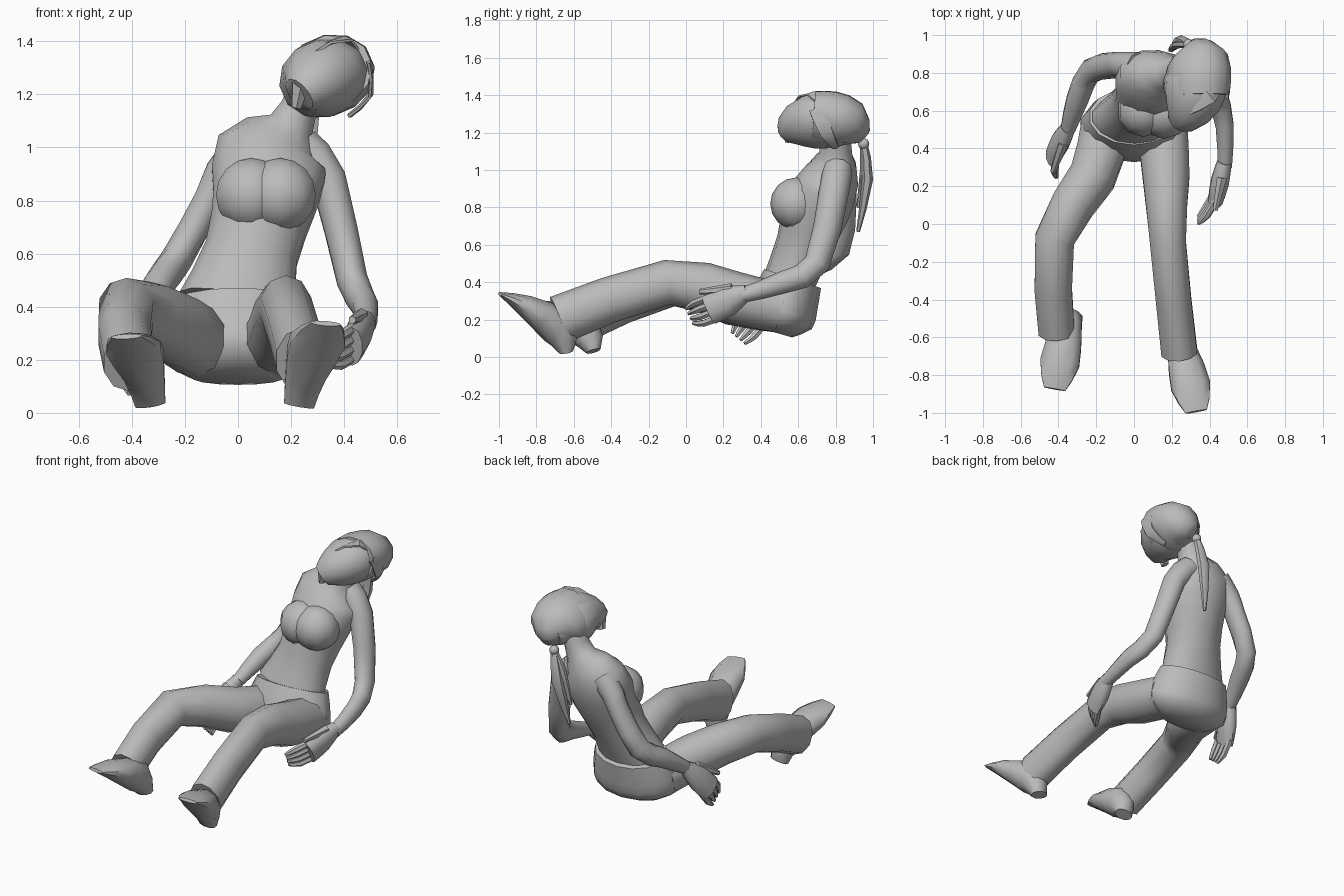
import bpy, bmesh, math
from mathutils import Vector

cube = bpy.data.objects.get("Cube")
if cube:
    bpy.data.objects.remove(cube)

colour = (.5, .5, .5, 1)
grey = bpy.data.materials.new("plain_grey")
grey.use_nodes = True
grey.diffuse_color = colour
grey.node_tree.nodes["Principled BSDF"].inputs["Base Color"].default_value = colour

X_AXIS = Vector((1, 0, 0))
Y_AXIS = Vector((0, 1, 0))


def finish(name, bm):
    """Turn a bmesh into a named, smoothly shaded object."""
    bmesh.ops.recalc_face_normals(bm, faces=bm.faces)
    mesh = bpy.data.meshes.new(name)
    bm.to_mesh(mesh)
    bm.free()
    mesh.materials.append(grey)
    part = bpy.data.objects.new(name, mesh)
    bpy.context.collection.objects.link(part)
    bpy.ops.object.select_all(action="DESELECT")
    part.select_set(True)
    bpy.context.view_layer.objects.active = part
    bpy.ops.object.shade_smooth_by_angle(angle=math.radians(50))


def refine(rings):
    """Insert a smoothly interpolated ring between each neighbouring pair."""
    result = [rings[0]]
    for before, start, end, after in zip(rings[:1] + rings, rings, rings[1:], rings[2:] + rings[-1:]):
        result.append(((start + end) * 9 - before - after) / 16)
        result.append(end)
    return result


def tube(name, rings, sides=10, across=X_AXIS):
    """Loft of ellipses along a path: each ring is x, y, z, half width, half depth."""
    rings = refine([Vector(ring) for ring in rings])
    centres = [Vector(ring[:3]) for ring in rings]
    bm = bmesh.new()
    loops = []
    for i, ring in enumerate(rings):
        ahead = centres[min(i + 1, len(rings) - 1)]
        behind = centres[max(i - 1, 0)]
        along = (ahead - behind).normalized()
        wide = (across - along * across.dot(along)).normalized()
        deep = along.cross(wide)
        loop = []
        for k in range(sides):
            turn = math.tau * (k + .5) / sides
            offset = wide * ring[3] * math.cos(turn) + deep * ring[4] * math.sin(turn)
            loop.append(bm.verts.new(centres[i] + offset))
        loops.append(loop)
    for lower, upper in zip(loops, loops[1:]):
        for k in range(sides):
            bm.faces.new((lower[k - 1], lower[k], upper[k], upper[k - 1]))
    bm.faces.new(loops[0])
    bm.faces.new(loops[-1])
    finish(name, bm)


def ball(name, centre, radius):
    bm = bmesh.new()
    bmesh.ops.create_uvsphere(bm, u_segments=10, v_segments=8, radius=radius)
    bmesh.ops.translate(bm, vec=centre, verts=bm.verts)
    finish(name, bm)


def shoe(name, heel, toe):
    """Wedge whose flat sole runs from the heel to the broad raised toe."""
    heel, toe = Vector(heel), Vector(toe)
    upward = X_AXIS.cross(heel - toe).normalized()
    if upward.z < 0:
        upward.negate()
    rings = []
    for share, width, depth in ((0, .06, .04), (.25, .08, .1), (.7, .11, .06), (1, .06, .01)):
        rings.append((*(heel.lerp(toe, share) + upward * depth), width, depth))
    tube(name, rings)


def hand(side, wrist, knuckle, tip):
    """Palm, four fingers spread across it, and a thumb on the upper edge."""
    wrist, knuckle, tip = Vector(wrist), Vector(knuckle), Vector(tip)
    spread = X_AXIS.cross(knuckle - wrist).normalized()
    middle = wrist.lerp(knuckle, .5)
    tube(side + "_palm", [(*wrist, .04, .04), (*middle, .05, .08), (*knuckle, .04, .08)])
    for finger in range(4):
        shift = spread * (finger - 1.5) * .04
        base = middle.lerp(knuckle, .6) + shift
        bend = knuckle.lerp(tip, .5) + shift
        end = tip + shift * .7
        tube(f"{side}_finger_{finger + 1}",
             [(*base, .02, .02), (*bend, .02, .02), (*end, .01, .01)], 6, spread)
    root = wrist.lerp(knuckle, .3) - spread * .05
    point = knuckle - spread * .11
    tube(side + "_thumb", [(*root, .03, .03), (*point, .015, .015)], 6)


# Torso and neck
tube("torso", [
    (0, .55, .4, .23, .14), (.05, .63, .6, .18, .15), (.1, .7, .8, .2, .18),
    (.13, .78, .97, .22, .15), (.2, .8, 1.08, .09, .09), (.25, .8, 1.2, .07, .08)], 14)
ball("right_bust", (.05, .6, .82), .14)
ball("left_bust", (.16, .59, .82), .14)

# Trousers
tube("trouser_seat", [
    (0, .48, .13, .17, .09), (0, .5, .2, .28, .18),
    (0, .53, .3, .28, .18), (0, .57, .42, .24, .16)], 14)
tube("left_trouser_leg", [
    (.15, .5, .26, .14, .13), (.17, .25, .32, .13, .14),
    (.18, -.1, .4, .1, .12), (.24, -.68, .2, .1, .13)])
tube("right_trouser_leg", [
    (-.15, .5, .26, .14, .13), (-.22, .25, .31, .13, .14),
    (-.42, -.08, .39, .11, .12), (-.41, -.57, .19, .1, .12)])

# Shoes
shoe("left_shoe", (.23, -.67, 0), (.33, -1, .33))
shoe("right_shoe", (-.33, -.52, 0), (-.42, -.88, .28))

# Arms
tube("left_arm", [
    (.24, .81, 1, .08, .08), (.34, .79, .88, .07, .08),
    (.43, .7, .5, .06, .07), (.48, .52, .4, .05, .06), (.48, .3, .33, .04, .04)])
tube("right_arm", [
    (.02, .83, .99, .08, .08), (-.06, .84, .9, .07, .07), (-.11, .84, .8, .06, .07),
    (-.23, .81, .58, .06, .07), (-.3, .66, .48, .06, .06), (-.35, .5, .37, .04, .04)])

# Hands
hand("left", (.48, .33, .35), (.43, .12, .25), (.34, .02, .22))
hand("right", (-.35, .51, .38), (-.43, .36, .2), (-.41, .28, .1))

# Head, tipped toward its left shoulder
tilt = Vector((.9, 0, .4))
tube("head", [
    (.23, .55, 1.2, .07, .07), (.28, .6, 1.24, .13, .12),
    (.33, .75, 1.265, .18, .15), (.34, .93, 1.22, .08, .08)], 12, tilt)
tube("chin", [(.24, .55, 1.25, .04, .04), (.22, .56, 1.15, .02, .03)], 6)

# Hair, tied at the back
tube("hair_cap", [
    (.34, .68, 1.28, .17, .14), (.34, .78, 1.27, .18, .15),
    (.35, .88, 1.24, .15, .13), (.33, .95, 1.18, .04, .05)], 12, tilt)
tube("hair_lock", [
    (.28, .6, 1.35, .03, .01), (.4, .68, 1.41, .05, .01), (.5, .8, 1.3, .03, .01)], 6, Y_AXIS)
tube("side_lock", [
    (.49, .7, 1.33, .05, .01), (.5, .75, 1.2, .04, .01), (.42, .8, 1.12, .02, .01)], 6, Y_AXIS)
ball("hair_tie", (.29, .95, 1.14), .03)
tube("ponytail", [
    (.29, .95, 1.14, .02, .02), (.25, .97, .95, .04, .03), (.2, .92, .67, .01, .01)], 6)
tube("ponytail_wisp", [
    (.29, .95, 1.14, .02, .02), (.23, .95, 1, .03, .02), (.19, .92, .8, .01, .01)], 6)
